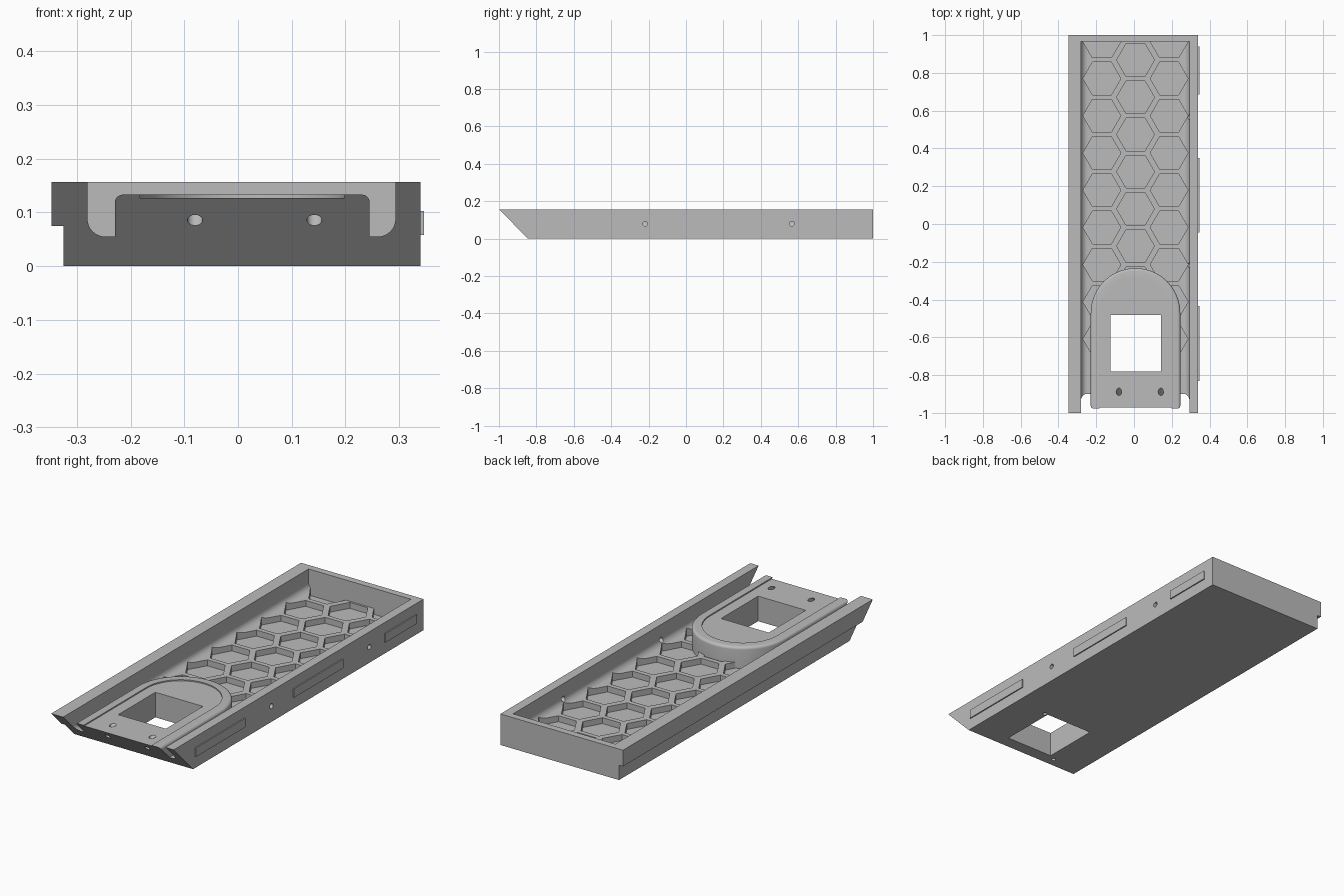
import bpy, bmesh, math
from mathutils import Vector

cube = bpy.data.objects.get("Cube")
if cube:
    bpy.data.objects.remove(cube, do_unlink=True)

grey = bpy.data.materials.new("plain grey")
grey.use_nodes = True
COLOR = (0.5, 0.5, 0.5, 1)
grey.diffuse_color = COLOR
grey.node_tree.nodes["Principled BSDF"].inputs["Base Color"].default_value = COLOR

PLACE = {"X": lambda u, v, w: (w, u, v),
         "Y": lambda u, v, w: (u, w, v),
         "Z": lambda u, v, w: (u, v, w)}


def prism(name, outlines, axis, low, high, round_top=0):
    """Extrude one or more 2D outlines along an axis."""
    bm = bmesh.new()
    for pts in outlines:
        ends = [[bm.verts.new(PLACE[axis](u, v, w)) for u, v in pts] for w in (low, high)]
        bm.faces.new(ends[0])
        bm.faces.new(ends[1])
        n = len(pts)
        for i in range(n):
            j = (i + 1) % n
            bm.faces.new((ends[0][i], ends[0][j], ends[1][j], ends[1][i]))
    bmesh.ops.recalc_face_normals(bm, faces=bm.faces)
    if round_top:
        rim = [e for e in bm.edges if all(abs(v.co.z - high) < 1e-5 for v in e.verts)]
        bmesh.ops.bevel(bm, geom=rim, offset=round_top, segments=5, profile=0.5, affect="EDGES")
    mesh = bpy.data.meshes.new(name)
    bm.to_mesh(mesh)
    bm.free()
    mesh.materials.append(grey)
    obj = bpy.data.objects.new(name, mesh)
    bpy.context.collection.objects.link(obj)
    return obj


def rect(u0, u1, v0, v1):
    return [(u0, v0), (u1, v0), (u1, v1), (u0, v1)]


def arc(cx, cy, r, start, end, steps):
    angles = [math.radians(start + (end - start) * i / steps) for i in range(steps + 1)]
    return [(cx + r * math.cos(a), cy + r * math.sin(a)) for a in angles]


def combine(target, tool, operation="DIFFERENCE"):
    """Apply a boolean and discard the tool."""
    tool.hide_render = True
    mod = target.modifiers.new("cut", "BOOLEAN")
    mod.operation, mod.solver, mod.object = operation, "EXACT", tool
    graph = bpy.context.evaluated_depsgraph_get()
    mesh = bpy.data.meshes.new_from_object(target.evaluated_get(graph))
    target.modifiers.clear()
    target.data = mesh
    bpy.data.objects.remove(tool, do_unlink=True)


def rod(name, centre, direction, radius, length):
    obj = prism(name, [arc(0, 0, radius, 0, 345, 23)], "Z", -length / 2, length / 2)
    turn = Vector((0, 0, 1)).rotation_difference(Vector(direction))
    for v in obj.data.vertices:
        v.co = turn @ v.co + Vector(centre)
    return obj


MID = 0.008
TOP, FLOOR, BACK = 0.157, 0.055, 0.965

# Outer body with a step along one long side
tray = prism("tray", [[(-0.325, 0), (0.34, 0), (0.34, TOP), (-0.347, TOP),
                       (-0.347, 0.075), (-0.325, 0.075)]], "Y", -1.05, 1)

# Cavity with rounded lower corners, open at the front
R = 0.033
cavity = ([(0.293, 0.3), (-0.28, 0.3)]
          + arc(-0.28 + R, FLOOR + R, R, 180, 270, 8)
          + arc(0.293 - R, FLOOR + R, R, 270, 360, 8))
combine(tray, prism("cavity_cutter", [cavity], "Y", -1.3, BACK))

# Honeycomb pockets in the floor
PITCH, HEX = 0.197, 0.1
cells = []
for column in (-1, 0, 1):
    first, count = (0.967, 9) if column else (0.868, 7)
    for k in range(count):
        ring = arc(MID + column * 0.178, first - k * PITCH, HEX, 0, 300, 5)
        cells.append([(x, min(y, BACK)) for x, y in ring])
combine(tray, prism("pocket_cutter", cells, "Z", 0.025, 0.1))


def arch(radius):
    return [(MID + radius, -1.3)] + arc(MID, -0.471, radius, 0, 180, 40) + [(MID - radius, -1.3)]


# Arched platform with a shallow recess in its top
combine(tray, prism("platform", [arch(0.237)], "Z", 0.012, 0.133, 0.014), "UNION")
combine(tray, prism("recess_cutter", [arch(0.19)], "Z", 0.127, 0.3))

# Square opening through the platform
combine(tray, prism("opening_cutter", [rect(-0.125, 0.142, -0.78, -0.483)], "Z", -0.1, 0.3))

# Slanted front end
slope = [(-0.746, -0.1), (-1.141, 0.3), (-1.6, 0.3), (-1.6, -0.1)]
combine(tray, prism("front_cutter", [slope], "X", -0.6, 0.6))

# Slanted screw holes in the front face
for x in (-0.08, 0.142):
    combine(tray, rod("screw_cutter", (x, -0.93, 0.085), (0, 1, 1), 0.014, 0.2))

# Small blind holes underneath, at opposite corners of the opening
for x, y in ((0.157, -0.487), (-0.16, -0.8)):
    combine(tray, rod("pin_cutter", (x, y, 0), (0, 0, 1), 0.01, 0.08))

# Side holes through the right wall
for y in (-0.218, 0.566):
    combine(tray, rod("side_hole_cutter", (0.33, y, 0.08), (1, 0, 0), 0.013, 0.13))

bpy.ops.object.select_all(action="DESELECT")
tray.select_set(True)
bpy.context.view_layer.objects.active = tray
bpy.ops.object.shade_smooth_by_angle(angle=math.radians(30))

# Thin raised tabs on the side wall
for name, y0, y1 in (("front", -0.83, -0.435), ("middle", -0.045, 0.35), ("rear", 0.685, 0.94)):
    prism(name + "_side_tab", [rect(y0, y1, 0.058, 0.103)], "X", 0.335, 0.346)
